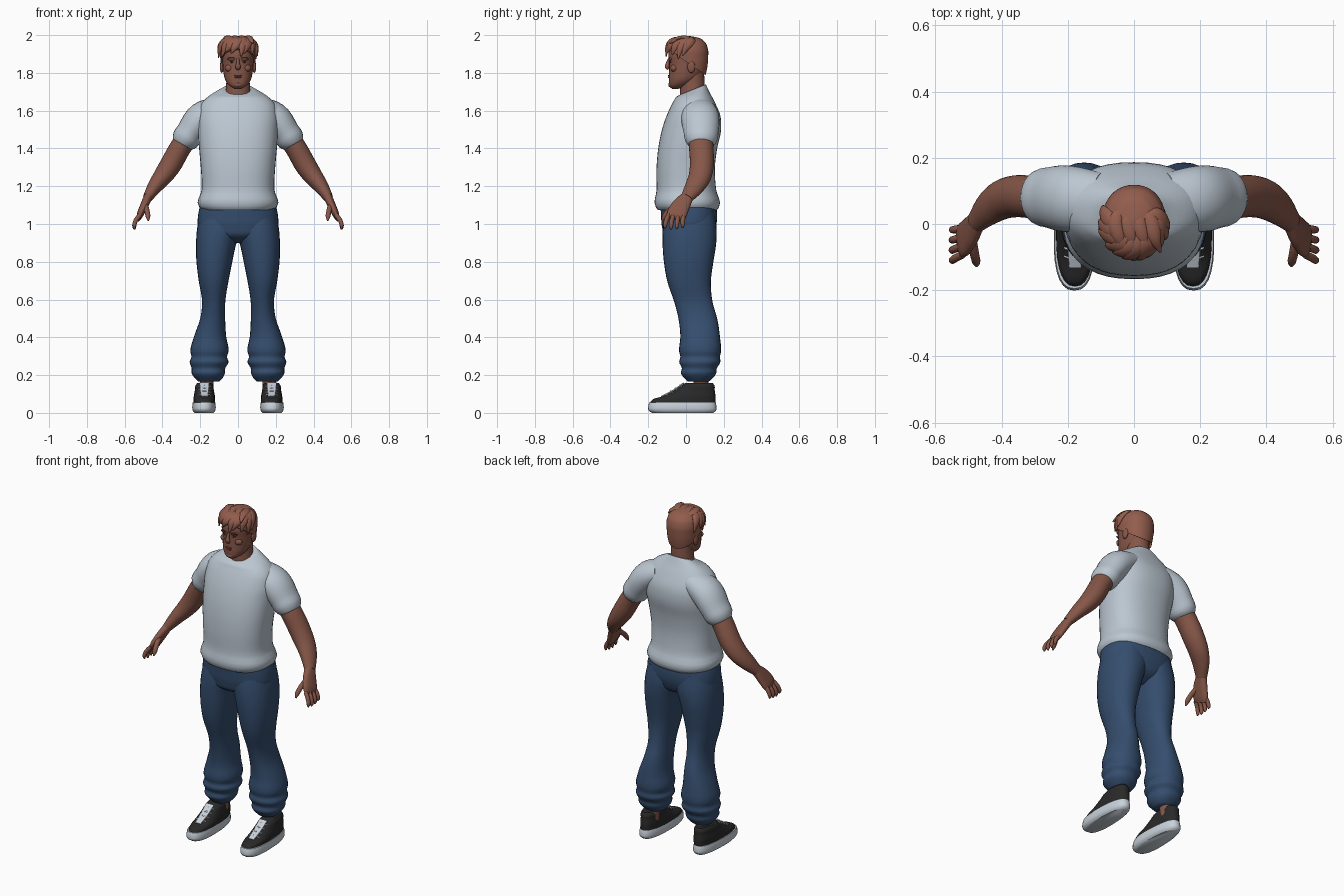
import bpy, bmesh, math
from math import sin, cos, pi
from mathutils import Vector, Matrix

cube = bpy.data.objects.get("Cube")
if cube:
    bpy.data.objects.remove(cube, do_unlink=True)

X, Y = Vector((1, 0, 0)), Vector((0, 1, 0))


def material(name, *rgb):
    mat = bpy.data.materials.new(name)
    mat.use_nodes = True
    mat.diffuse_color = (*rgb, 1)
    bsdf = next(n for n in mat.node_tree.nodes if n.type == "BSDF_PRINCIPLED")
    bsdf.inputs["Base Color"].default_value = (*rgb, 1)
    bsdf.inputs["Roughness"].default_value = 0.8
    return mat


SKIN = material("skin", .24, .095, .065)
HAIR = material("hair", .29, .11, .075)
LIPS = material("lips", .2, .065, .05)
DARK = material("dark_brown", .06, .025, .02)
SHIRT = material("shirt_grey", .5, .57, .64)
DENIM = material("denim_blue", .035, .075, .155)
BLACK = material("shoe_black", .022, .022, .022)
WHITE = material("sole_white", .58, .64, .7)


def finish(name, bm, mat, mirror=False):
    bmesh.ops.recalc_face_normals(bm, faces=bm.faces)
    mesh = bpy.data.meshes.new(name)
    bm.to_mesh(mesh)
    bm.free()
    mesh.materials.append(mat)
    mesh.shade_smooth()
    mesh.set_sharp_from_angle(angle=math.radians(50))
    obj = bpy.data.objects.new(name, mesh)
    bpy.context.scene.collection.objects.link(obj)
    if mirror:
        mod = obj.modifiers.new("mirror", "MIRROR")
        mod.use_clip = False
        mod.use_mirror_merge = False
    return obj


def smooth_rows(rows, steps=4):
    """Pass a smooth curve through the rows, spaced by their distance."""
    gap = [math.dist(a[:3], b[:3]) for a, b in zip(rows, rows[1:])]
    last = len(rows) - 1

    def slope(i, c):
        ahead = (rows[i + 1][c] - rows[i][c]) / gap[i] if i < last else None
        behind = (rows[i][c] - rows[i - 1][c]) / gap[i - 1] if i else None
        if ahead is None or behind is None:
            return behind if ahead is None else ahead
        return (ahead * gap[i - 1] + behind * gap[i]) / (gap[i] + gap[i - 1])

    out = []
    for i in range(last):
        for k in range(steps):
            t = k / steps
            h = t * t * (3 - 2 * t)
            g0, g1 = t * (1 - t) ** 2 * gap[i], t * t * (t - 1) * gap[i]
            out.append([a + (b - a) * h + slope(i, c) * g0 + slope(i + 1, c) * g1
                        for c, (a, b) in enumerate(zip(rows[i], rows[i + 1]))])
    return out + [list(rows[-1])]


def loft_mesh(rows, ref=None, power=2, sides=28, taper=0):
    """Rows are x, y, z, two half sizes and, without ref, a tilt."""
    rows = smooth_rows(rows)
    bm, rings = bmesh.new(), []
    for i, row in enumerate(rows):
        centre = Vector(row[:3])
        if ref:
            along = Vector(rows[min(i + 1, len(rows) - 1)][:3]) - Vector(rows[max(i - 1, 0)][:3])
            along.normalize()
            u = (ref - along * ref.dot(along)).normalized()
            v = along.cross(u)
        else:
            u, v = X, Vector((0, 1, row[5]))
        ring = []
        for k in range(sides):
            a = 2 * pi * k / sides
            ca, sa = (math.copysign(abs(f) ** (2 / power), f) for f in (cos(a), sin(a)))
            ring.append(bm.verts.new(centre + u * row[3] * ca * (1 - taper * sa) + v * row[4] * sa))
        rings.append(ring)
    for low, high in zip(rings, rings[1:]):
        for k in range(sides):
            n = (k + 1) % sides
            bm.faces.new((low[k], low[n], high[n], high[k]))
    bm.faces.new(rings[0])
    bm.faces.new(rings[-1])
    return bm


def stack(cx, *levels):
    """Levels of height, half width, front, back and optional tilt."""
    return [(cx, (f + b) / 2, z, w, (b - f) / 2, tilt[0] if tilt else 0)
            for z, w, f, b, *tilt in levels]


def loft(name, rows, mat, mirror=False, **options):
    return finish(name, loft_mesh(rows, **options), mat, mirror)


def ball(name, centre, size, mat, mirror=False):
    bm = bmesh.new()
    place = Matrix.Translation(centre) @ Matrix.Diagonal((*size, 1))
    bmesh.ops.create_uvsphere(bm, u_segments=16, v_segments=10, radius=1, matrix=place)
    return finish(name, bm, mat, mirror)


# Shirt body and sleeves
loft("shirt_body", stack(
    0, (1.075, .19, -.15, .165), (1.09, .205, -.16, .175), (1.18, .193, -.156, .16),
    (1.3, .197, -.156, .153), (1.4, .206, -.147, .165), (1.5, .213, -.127, .186),
    (1.58, .212, -.1, .18), (1.65, .185, -.066, .15), (1.69, .132, -.052, .12, .2),
    (1.71, .085, -.04, .105, .4)), SHIRT, power=2.35, sides=40)
loft("shirt_sleeves", [
    (.1, .07, 1.61, .085, .065), (.19, .075, 1.565, .1, .082), (.25, .08, 1.49, .093, .074),
    (.29, .08, 1.428, .074, .063), (.294, .08, 1.421, .067, .056)], SHIRT, True, ref=Y)

# Trousers: a pelvis and a mirrored leg
loft("trouser_seat", stack(
    0, (.9, .05, -.05, .07), (.93, .14, -.105, .125), (.98, .205, -.126, .155),
    (1.04, .212, -.132, .165), (1.1, .2, -.135, .16)), DENIM, power=2.4, sides=40)
leg = [(.165, .1, .21, .01, .12), (.18, .085, .225, -.005, .138), (.21, .07, .245, -.027, .16),
       (.235, .068, .245, -.022, .163), (.27, .05, .256, -.036, .182), (.295, .058, .247, -.03, .18),
       (.325, .05, .252, -.036, .185), (.4, .062, .234, -.03, .18), (.5, .068, .2, -.04, .165),
       (.58, .068, .19, -.06, .142), (.7, .05, .208, -.1, .132), (.8, .03, .22, -.117, .145),
       (.9, .008, .222, -.124, .16), (.98, -.02, .216, -.122, .162), (1.06, -.02, .2, -.11, .15)]
loft("trouser_legs", [((i + o) / 2, (f + b) / 2, z, (o - i) / 2, (b - f) / 2, 0)
                      for z, i, o, f, b in leg], DENIM, True, power=2.2)

# Ankles and shoes
loft("ankles", stack(.165, (.1, .036, .04, .12), (.22, .036, .04, .12)), SKIN, True)
loft("shoe_soles", stack(
    .18, (0, .05, -.18, .145), (.01, .058, -.195, .157), (.035, .062, -.2, .161),
    (.056, .059, -.195, .157)), WHITE, True, power=2.5, taper=.08)
loft("shoe_uppers", stack(
    .178, (.05, .057, -.192, .155), (.07, .057, -.178, .156), (.088, .056, -.125, .156),
    (.12, .05, -.065, .152), (.15, .044, -.015, .148), (.158, .038, -.005, .142)),
    BLACK, True, power=2.4, taper=.06)
loft("shoe_tongues", [(.178, -.13, .086, .018, .004), (.178, -.065, .12, .023, .004),
                      (.178, -.012, .158, .026, .004)], WHITE, True, ref=X, power=4)
for i in range(4):
    y, z = -.105 + .025 * i, .1 + .0155 * i
    loft(f"shoe_lace_{i + 1}", [(.145, y + .008, z - .008, .003, .003), (.178, y, z, .005, .004),
                                (.211, y + .008, z - .008, .003, .003)], WHITE, True, ref=Y, sides=8)

# Arms and hands
loft("arms", [
    (.23, .08, 1.5, .07, .06), (.295, .08, 1.42, .065, .057), (.365, .083, 1.3, .063, .056),
    (.4, .073, 1.25, .06, .05), (.435, .05, 1.205, .053, .041), (.478, .005, 1.14, .034, .026)],
    SKIN, True, ref=Y)
loft("palms", [(.474, .01, 1.147, .032, .023), (.5, -.03, 1.09, .049, .021),
               (.52, -.053, 1.045, .05, .016), (.526, -.06, 1.028, .042, .01)],
     SKIN, True, ref=Y, power=2.4)
for i, finger in enumerate(("index", "middle", "ring", "little")):
    side = (i - 1.5) * .026
    tip = .968 + .007 * abs(i - 1.3)
    loft(finger + "_fingers", [
        (.518, -.053 + side, 1.05, .012, .012), (.545, -.062 + side * 1.15, 1.01, .0115, .0115),
        (.549, -.064 + side * 1.2, tip + .012, .0095, .0095),
        (.547, -.064 + side * 1.2, tip, .004, .004)], SKIN, True, ref=Y, sides=12)
loft("thumbs", [(.492, -.045, 1.1, .016, .018), (.482, -.09, 1.07, .014, .014),
                (.476, -.118, 1.035, .011, .011), (.475, -.127, 1.018, .004, .004)],
     SKIN, True, ref=X, sides=12)

# Neck, head and face
loft("neck", stack(0, (1.62, .08, -.03, .11), (1.7, .066, -.031, .1), (1.75, .062, -.03, .098),
                   (1.82, .062, -.03, .095)), SKIN)
loft("head", stack(
    0, (1.716, .02, -.075, -.04), (1.728, .04, -.087, .0), (1.755, .064, -.091, .05),
    (1.8, .077, -.09, .09), (1.85, .082, -.089, .106), (1.9, .084, -.093, .108),
    (1.94, .078, -.08, .1), (1.97, .06, -.055, .08), (1.985, .03, -.02, .05)), SKIN, power=2.2)
loft("nose", [(0, -.086, 1.88, .007, .006), (0, -.097, 1.85, .009, .01),
              (0, -.1, 1.832, .015, .012), (0, -.093, 1.819, .01, .007)], SKIN, ref=X, sides=14)
ball("chin", (0, -.08, 1.737), (.024, .014, .014), SKIN)
ball("upper_lip", (0, -.0895, 1.786), (.021, .006, .004), LIPS)
ball("lower_lip", (0, -.089, 1.777), (.018, .007, .005), LIPS)
ball("eyes", (.031, -.082, 1.858), (.013, .005, .005), DARK, True)
ball("brow_ridges", (.032, -.082, 1.874), (.023, .011, .009), SKIN, True)
ball("eyebrows", (.034, -.088, 1.878), (.02, .006, .004), DARK, True)
ball("cheeks", (.045, -.062, 1.825), (.025, .02, .02), SKIN, True)
ball("ears", (.086, .028, 1.832), (.01, .021, .032), SKIN, True)

# Hair cap trimmed along the hairline
cap = loft_mesh(stack(
    0, (1.765, .072, -.085, .098), (1.82, .087, -.095, .111), (1.88, .094, -.1, .117),
    (1.93, .094, -.1, .115), (1.97, .074, -.08, .092), (1.988, .045, -.045, .06),
    (1.995, .012, -.01, .022)), power=2.15, sides=40)
bmesh.ops.bisect_plane(cap, geom=cap.verts[:] + cap.edges[:] + cap.faces[:],
                       plane_co=(0, 0, 1.86), plane_no=(0, .7, 1), clear_inner=True)
bmesh.ops.holes_fill(cap, edges=[e for e in cap.edges if e.is_boundary])
finish("hair_cap", cap, HAIR)

# Swept fringe locks around the front and sides
for i in range(11):
    a = math.radians(-100 + 20 * i)
    sweep = -.3 + .1 * sin(i * 2.4)
    drop = 1.905 + .014 * sin(i * 1.9) - .018 * abs(sin(a))

    def spot(angle, reach, z, width, thick):
        return (sin(angle) * reach * .94, .004 - cos(angle) * reach, z, width, thick)

    loft(f"hair_lock_{i + 1}", [
        spot(a + .3, .03, 1.984, .012, .008), spot(a + .1, .076, 1.973, .025, .013),
        spot(a + sweep * .4, .101, 1.945, .022, .012), spot(a + sweep, .111, drop, .003, .003)],
        HAIR, ref=Vector((cos(a), sin(a), 0)), sides=10)

# Crown locks brushed across the top
for i in range(4):
    x = -.055 + .035 * i
    loft(f"crown_lock_{i + 1}", [
        (x * .6, .055, 1.97, .008, .006), (x, .01, 1.985, .022, .011),
        (x + .012, -.045, 1.98, .02, .012), (x + .03, -.085, 1.958, .004, .004)],
        HAIR, ref=X, sides=10)
